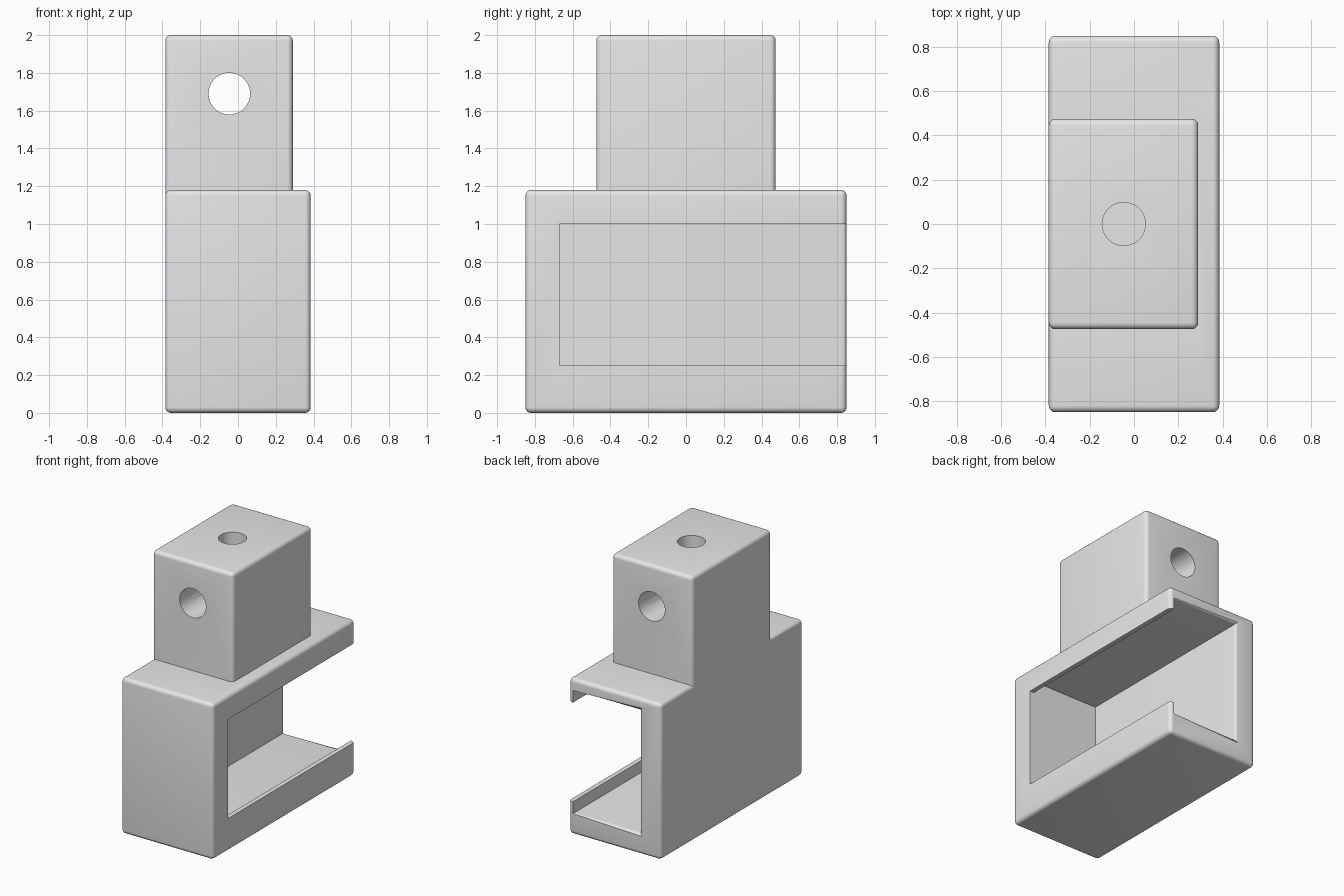
import bpy, bmesh
from mathutils import Vector, Matrix

old = bpy.data.objects.get("Cube")
if old:
    bpy.data.objects.remove(old, do_unlink=True)

grey = bpy.data.materials.new("plain grey")
grey.use_nodes = True
colour = (0.8, 0.8, 0.8, 1)
grey.diffuse_color = colour
grey.node_tree.nodes["Principled BSDF"].inputs["Base Color"].default_value = colour

HALF_X, HALF_Y, DECK = 0.385, 0.85, 1.18
FRONT, WALL, FLOOR, CEILING = -0.67, -0.21, 0.16, 1.09
ROUND = 0.03
HOLE_X = -0.046


def finish(name, bm):
    mesh = bpy.data.meshes.new(name)
    bm.to_mesh(mesh)
    bm.free()
    mesh.materials.append(grey)
    ob = bpy.data.objects.new(name, mesh)
    bpy.context.collection.objects.link(ob)
    return ob


def box(name, low, high, rounding=0, flat_base=False):
    low, high = Vector(low), Vector(high)
    bm = bmesh.new()
    bmesh.ops.create_cube(bm, size=1)
    bmesh.ops.scale(bm, vec=high - low, verts=bm.verts)
    bmesh.ops.translate(bm, vec=(low + high) / 2, verts=bm.verts)
    if rounding:
        edges = [e for e in bm.edges
                 if not (flat_base and all(v.co.z < low.z + 0.001 for v in e.verts))]
        bmesh.ops.bevel(bm, geom=edges, offset=rounding, segments=5,
                        profile=0.5, affect='EDGES')
    return finish(name, bm)


def drill(name, radius, depth, centre, axis):
    bm = bmesh.new()
    turn = Vector((0, 0, 1)).rotation_difference(Vector(axis)).to_matrix().to_4x4()
    bmesh.ops.create_cone(bm, cap_ends=True, segments=64, radius1=radius,
                          radius2=radius, depth=depth,
                          matrix=Matrix.Translation(centre) @ turn)
    return finish(name, bm)


def combine(target, tool, operation):
    mod = target.modifiers.new(tool.name, 'BOOLEAN')
    mod.operation, mod.solver, mod.object = operation, 'EXACT', tool
    bpy.context.view_layer.objects.active = target
    bpy.ops.object.modifier_apply(modifier=mod.name)
    bpy.data.objects.remove(tool, do_unlink=True)


# Rounded lower housing
housing = box("bracket_housing", (-HALF_X, -HALF_Y, 0), (HALF_X, HALF_Y, DECK), ROUND)

# Slide channel with retaining lips, open at the back and the left side
combine(housing, box("channel_cutter", (WALL, FRONT, FLOOR),
                     (HALF_X - 0.035, 1, CEILING)), 'DIFFERENCE')
combine(housing, box("side_opening_cutter", (0, FRONT, 0.25), (1, 1, 1)), 'DIFFERENCE')

# Soften the channel mouth and the front end of the side opening
bm = bmesh.new()
bm.from_mesh(housing.data)
bmesh.ops.dissolve_limit(bm, angle_limit=0.001, verts=bm.verts, edges=bm.edges)


def near(edge, axis, value):
    return all(abs(v.co[axis] - value) < 0.002 for v in edge.verts)


mouth = [e for e in bm.edges
         if near(e, 1, HALF_Y) and (near(e, 0, WALL) or near(e, 2, FLOOR) or near(e, 2, CEILING))
         or near(e, 1, FRONT) and near(e, 0, HALF_X)]
bmesh.ops.bevel(bm, geom=mouth, offset=0.02, segments=4, profile=0.5, affect='EDGES')
bm.to_mesh(housing.data)
bm.free()

# Upper mounting block, flush with the right side
combine(housing, box("mounting_block", (-HALF_X, -0.475, 1.11), (0.29, 0.475, 2),
                     ROUND, flat_base=True), 'UNION')

# Cross hole right through, and a blind hole from the top
combine(housing, drill("cross_hole", 0.11, 2, (HOLE_X, 0, 1.69), (0, 1, 0)), 'DIFFERENCE')
combine(housing, drill("top_hole", 0.0975, 1, (HOLE_X, 0, 1.74), (0, 0, 1)), 'DIFFERENCE')

# Smooth curves, crisp corners
bpy.ops.object.select_all(action='DESELECT')
housing.select_set(True)
bpy.context.view_layer.objects.active = housing
bpy.ops.object.shade_smooth_by_angle(angle=0.6)
